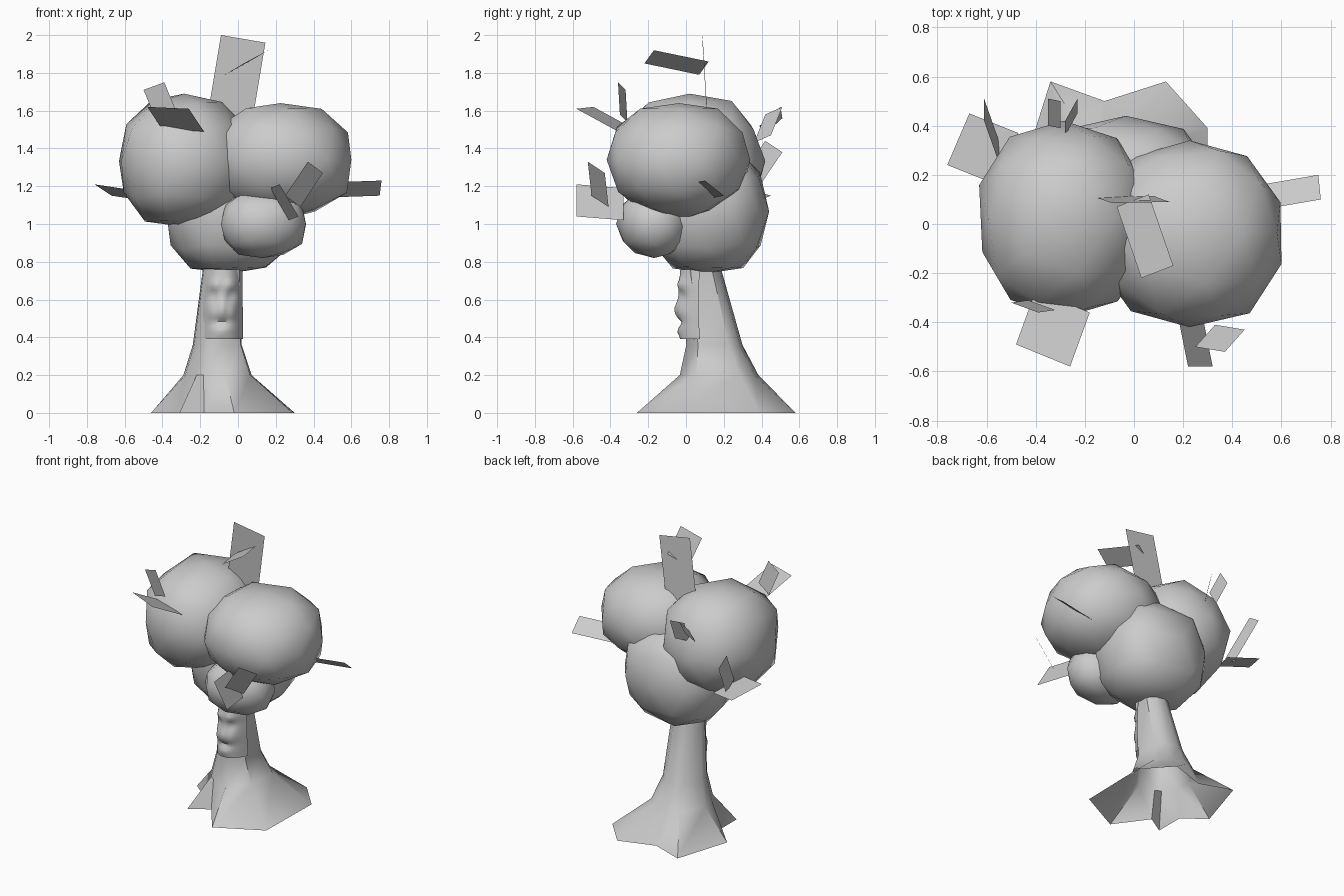
import bpy, bmesh, math, random
from mathutils import Vector

if "Cube" in bpy.data.objects:
    bpy.data.objects.remove(bpy.data.objects["Cube"])


def make_object(name, bm, angle=None):
    mesh = bpy.data.meshes.new(name)
    bm.to_mesh(mesh)
    bm.free()
    obj = bpy.data.objects.new(name, mesh)
    bpy.context.collection.objects.link(obj)
    if angle:
        bpy.ops.object.select_all(action='DESELECT')
        obj.select_set(True)
        bpy.context.view_layer.objects.active = obj
        bpy.ops.object.shade_smooth_by_angle(angle=math.radians(angle))
    return obj


# Foliage clumps: roughened, slightly boxy icospheres fitted to a bounding box
def clump(name, lo, hi, power, seed):
    rng = random.Random(seed)
    bm = bmesh.new()
    bmesh.ops.create_icosphere(bm, subdivisions=2, radius=1)
    for v in bm.verts:
        v.co = Vector([math.copysign(abs(c) ** power, c) for c in v.co]) * rng.uniform(0.96, 1.04)
    for i in range(3):
        a = min(v.co[i] for v in bm.verts)
        b = max(v.co[i] for v in bm.verts)
        for v in bm.verts:
            v.co[i] = lo[i] + (v.co[i] - a) / (b - a) * (hi[i] - lo[i])
    make_object(name, bm, 50)


clump("foliage_left", (-0.63, -0.38, 0.985), (0.07, 0.42, 1.69), 0.92, 1)
clump("foliage_right", (-0.15, -0.42, 1.02), (0.60, 0.34, 1.64), 0.95, 2)
clump("foliage_lower", (-0.38, -0.19, 0.74), (0.31, 0.44, 1.40), 0.78, 3)
clump("foliage_small", (-0.09, -0.37, 0.82), (0.36, 0.02, 1.18), 0.92, 4)

# Trunk: star-shaped root outline lofted up through elliptical rings
roots = [(0.29, -0.10), (0.30, 0.39), (0.13, 0.58), (-0.12, 0.50), (-0.34, 0.58),
         (-0.46, 0.20), (-0.31, 0.08), (-0.31, -0.12), (-0.18, -0.04), (-0.02, -0.26)]
rings = [  # z, centre x, centre y, half width, half depth
    (0.20, -0.095, 0.175, 0.195, 0.21),
    (0.36, -0.10, 0.15, 0.14, 0.15),
    (0.75, -0.08, 0.085, 0.108, 0.105),
    (0.90, -0.07, 0.08, 0.10, 0.10)]
bm = bmesh.new()
loops = [[bm.verts.new((x, y, 0)) for x, y in roots]]
for z, cx, cy, rx, ry in rings:
    loop = []
    for x, y in roots:
        a = math.atan2(y - 0.16, x + 0.08)
        loop.append(bm.verts.new((cx + rx * math.cos(a), cy + ry * math.sin(a), z)))
    loops.append(loop)
n = len(roots)
for low, up in zip(loops, loops[1:]):
    for i in range(n):
        j = (i + 1) % n
        bm.faces.new((low[i], low[j], up[j], up[i]))
make_object("trunk", bm, 45)


# Face carved on the trunk: curved patch with bumps for the features
def bump(u, v, cu, cv, ru, rv):
    return math.exp(-((u - cu) / ru) ** 2 - ((v - cv) / rv) ** 2)


def relief(u, v):
    u = abs(u)
    h = 0.022 * bump(u, v, 0, 0.42, 0.22, 0.12)       # nose
    h += 0.016 * bump(u, v, 0.42, 0.78, 0.35, 0.07)   # brows
    h -= 0.018 * bump(u, v, 0.42, 0.62, 0.22, 0.08)   # eye sockets
    h += 0.014 * bump(u, v, 0.5, 0.40, 0.22, 0.10)    # cheeks
    h -= 0.018 * bump(u, v, 0, 0.24, 0.45, 0.05)      # mouth
    h += 0.012 * bump(u, v, 0, 0.11, 0.35, 0.07)      # chin
    return h


bm = bmesh.new()
cols, rows = 14, 20
grid = []
for r in range(rows + 1):
    v = r / rows
    row = []
    for c in range(cols + 1):
        u = 2 * c / cols - 1
        x = -0.088 + 0.008 * v + u * (0.115 - 0.012 * v)
        y = -0.03 + 0.105 * abs(u) ** 2.6 - relief(u, v) - 0.01 * math.sin(math.pi * v)
        row.append(bm.verts.new((x, y, 0.39 + 0.37 * v)))
    grid.append(row)
for r in range(rows):
    for c in range(cols):
        bm.faces.new((grid[r][c], grid[r][c + 1], grid[r + 1][c + 1], grid[r + 1][c]))
make_object("trunk_face", bm, 50)


# Leaves: flat quads given by three corners, the fourth completes the parallelogram
leaves = {
    "leaf_top_upright": ((-0.16, 0.11, 1.58), (-0.09, 0.085, 2.0), (0.145, 0.09, 1.96)),
    "leaf_top_flat": ((-0.07, 0.07, 1.79), (0.06, 0.12, 1.86), (0.16, -0.17, 1.92)),
    "leaf_front_left_flat": ((-0.18, -0.36, 1.49), (-0.26, -0.58, 1.61), (-0.48, -0.49, 1.62)),
    "leaf_front_left_upright": ((-0.50, -0.32, 1.71), (-0.39, -0.36, 1.75), (-0.32, -0.35, 1.58)),
    "leaf_left_flat": ((-0.47, 0.37, 1.12), (-0.67, 0.45, 1.15), (-0.76, 0.24, 1.21)),
    "leaf_left_upright": ((-0.55, 0.34, 1.13), (-0.61, 0.51, 1.38), (-0.61, 0.42, 1.44)),
    "leaf_right": ((0.47, 0.05, 1.22), (0.76, 0.10, 1.23), (0.75, 0.20, 1.15)),
    "leaf_front_right_a": ((0.37, -0.52, 1.33), (0.45, -0.43, 1.27), (0.33, -0.41, 1.09)),
    "leaf_front_right_b": ((0.27, -0.33, 1.02), (0.32, -0.58, 1.04), (0.22, -0.58, 1.21)),
    "leaf_back_a": ((-0.30, 0.39, 1.52), (-0.30, 0.50, 1.62), (-0.35, 0.51, 1.56)),
    "leaf_back_b": ((-0.28, 0.42, 1.58), (-0.23, 0.51, 1.62), (-0.23, 0.45, 1.47)),
}
for name, corners in leaves.items():
    a, b, c = map(Vector, corners)
    bm = bmesh.new()
    bm.faces.new([bm.verts.new(p) for p in (a, b, c, a + c - b)])
    make_object(name, bm)
